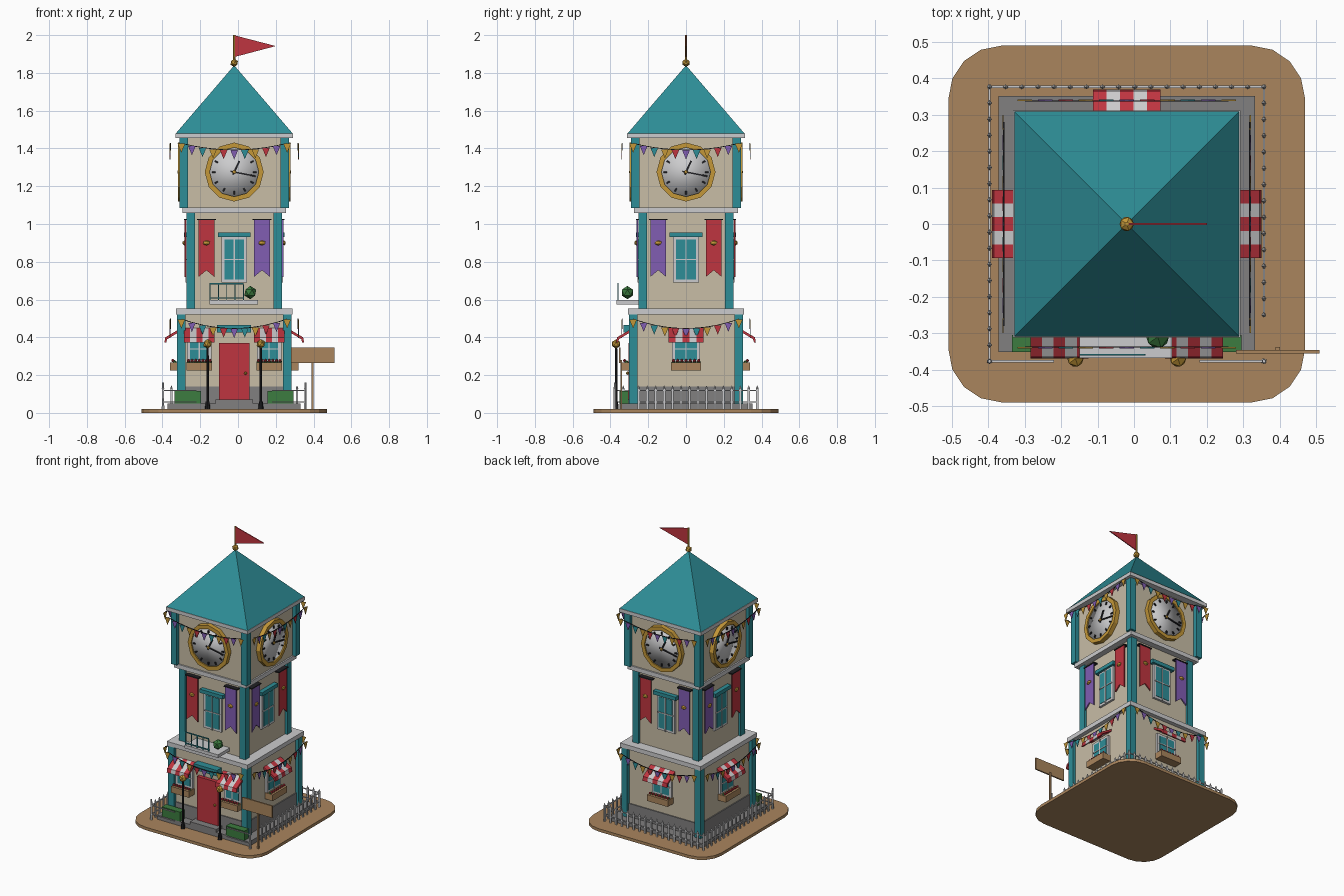
import bpy, bmesh, math
from mathutils import Matrix, Vector

cube = bpy.data.objects.get("Cube")
if cube:
    bpy.data.objects.remove(cube, do_unlink=True)

COLOURS = {
    "teal": (0.027, 0.27, 0.31), "plaster": (0.58, 0.51, 0.38), "stone": (0.22, 0.215, 0.215),
    "white_trim": (0.6, 0.6, 0.61), "red": (0.52, 0.035, 0.05), "purple": (0.22, 0.11, 0.45),
    "gold": (0.55, 0.31, 0.04), "wood": (0.4, 0.235, 0.11), "leaf_green": (0.045, 0.2, 0.05),
    "black": (0.015, 0.015, 0.018)}
MATS = {}
for key, rgb in COLOURS.items():
    m = bpy.data.materials.new(key)
    m.use_nodes = True
    m.diffuse_color = (*rgb, 1)
    m.node_tree.nodes["Principled BSDF"].inputs["Base Color"].default_value = (*rgb, 1)
    MATS[key] = m

CENTRE = Matrix.Translation((-0.02, 0, 0))
TO_Y = Matrix.Rotation(math.pi / 2, 4, 'X')


class Part:
    """Collects simple solids, each with a colour, into one object."""
    def __init__(self, name, side=0):
        self.name, self.bm, self.slots = name, bmesh.new(), []
        self.matrix = CENTRE @ Matrix.Rotation(side * math.pi / 2, 4, 'Z')

    def paint(self, faces, mat):
        if mat not in self.slots:
            self.slots.append(mat)
        for f in faces:
            f.material_index = self.slots.index(mat)

    def paint_verts(self, verts, mat):
        self.paint({f for v in verts for f in v.link_faces}, mat)

    def box(self, mat, x0, x1, y0, y1, z0, z1):
        mx = Matrix.Translation(((x0 + x1) / 2, (y0 + y1) / 2, (z0 + z1) / 2)) \
            @ Matrix.Diagonal((x1 - x0, y1 - y0, z1 - z0, 1))
        self.paint_verts(bmesh.ops.create_cube(self.bm, size=1, matrix=mx)["verts"], mat)

    def square(self, mat, half, z0, z1):
        self.box(mat, -half, half, -half, half, z0, z1)

    def prism(self, mat, pts, push):
        a = [self.bm.verts.new(p) for p in pts]
        b = [self.bm.verts.new(Vector(p) + Vector(push)) for p in pts]
        n = len(pts)
        faces = [self.bm.faces.new(a), self.bm.faces.new(b[::-1])]
        faces += [self.bm.faces.new((a[i], b[i], b[(i + 1) % n], a[(i + 1) % n])) for i in range(n)]
        self.paint(faces, mat)

    def cone(self, mat, at, r1, r2, depth, sides=8, turn=Matrix()):
        r = bmesh.ops.create_cone(self.bm, cap_ends=True, segments=sides, radius1=r1, radius2=r2,
                                  depth=depth, matrix=Matrix.Translation(at) @ turn)
        self.paint_verts(r["verts"], mat)

    def ball(self, mat, at, r, scale=(1, 1, 1)):
        mx = Matrix.Translation(at) @ Matrix.Diagonal((*scale, 1))
        r = bmesh.ops.create_icosphere(self.bm, subdivisions=1, radius=r, matrix=mx)
        self.paint_verts(r["verts"], mat)

    def done(self, smooth=False):
        bmesh.ops.recalc_face_normals(self.bm, faces=self.bm.faces)
        for f in self.bm.faces:
            f.smooth = smooth
        me = bpy.data.meshes.new(self.name)
        self.bm.to_mesh(me)
        self.bm.free()
        for s in self.slots:
            me.materials.append(MATS[s])
        ob = bpy.data.objects.new(self.name, me)
        ob.matrix_world = self.matrix
        bpy.context.collection.objects.link(ob)


def window(p, cx, hw, z0, z1, wall):
    """Framed window with a cross of glazing bars."""
    p.box("white_trim", cx - hw, cx + hw, -wall - 0.015, -wall + 0.01, z0, z1)
    p.box("teal", cx - hw + 0.016, cx + hw - 0.016, -wall - 0.018, -wall, z0 + 0.016, z1 - 0.016)
    zm = (z0 + z1) / 2
    p.box("white_trim", cx - 0.003, cx + 0.003, -wall - 0.022, -wall, z0, z1)
    p.box("white_trim", cx - hw + 0.01, cx + hw - 0.01, -wall - 0.022, -wall, zm - 0.003, zm + 0.003)


def shop_window(side, cx, hw):
    """Lower window with flower box and striped awning."""
    p = Part("lower_window", side)
    window(p, cx, hw * 0.8, 0.265, 0.41, 0.28)
    p.done()
    p = Part("flower_box", side)
    p.box("wood", cx - hw * 0.85, cx + hw * 0.85, -0.34, -0.28, 0.225, 0.268)
    for i in range(7):
        x = cx + (i - 3) * hw * 0.24
        p.ball("leaf_green", (x, -0.315, 0.268), 0.011)
        p.ball("red", (x, -0.325, 0.277), 0.009)
    p.done()
    p = Part("awning", side)
    w = hw * 2 / 5
    for i in range(5):
        x = cx - hw + i * w
        section = [(-0.28, 0.45), (-0.365, 0.4), (-0.37, 0.372), (-0.36, 0.372), (-0.355, 0.39), (-0.28, 0.435)]
        p.prism("white_trim" if i % 2 else "red", [(x, y, z) for y, z in section], (w, 0, 0))
    p.done()


def bunting(side, z_end, sag):
    """Sagging string with small coloured flags."""
    p = Part("bunting", side)
    line = lambda x: z_end - sag * (1 - (x / 0.28) ** 2)
    xs = [-0.28 + 0.056 * i for i in range(11)]
    for a, b in zip(xs, xs[1:]):
        p.prism("black", [(a, -0.34, line(a)), (b, -0.34, line(b)), (b, -0.34, line(b) + 0.004),
                          (a, -0.34, line(a) + 0.004)], (0, 0.004, 0))
    for i, x in enumerate(xs):
        z, h = line(x), 0.02
        colour = "gold" if i in (0, 10) else ("red", "purple", "teal", "gold")[i % 4]
        p.prism(colour, [(x - h, -0.342, z), (x + h, -0.342, z), (x, -0.342, z - 0.048)], (0, 0.004, 0))
    p.done()


def clock(side):
    p = Part("clock_face", side)
    p.cone("white_trim", (0, -0.277, 1.275), 0.135, 0.135, 0.025, 24, TO_Y)
    p.done(smooth=True)
    # faceted gold ring made of twelve segments
    p = Part("clock_ring", side)
    for i in range(12):
        a0, a1 = (math.tau * (i + k) / 12 for k in (0, 1))
        quad = [(r * math.sin(a), -0.298, 1.275 + r * math.cos(a))
                for r, a in ((0.13, a0), (0.156, a0), (0.156, a1), (0.13, a1))]
        p.prism("gold", quad, (0, 0.03, 0))
    p.done()
    p = Part("clock_hands", side)

    def bar(a, r0, r1, w):
        d, n = Vector((math.sin(a), 0, math.cos(a))), Vector((math.cos(a), 0, -math.sin(a))) * w
        c = Vector((0, -0.296, 1.275))
        p.prism("black", [c + d * r0 - n, c + d * r0 + n, c + d * r1 + n, c + d * r1 - n], (0, 0.007, 0))
    for i in range(12):
        bar(math.tau * i / 12, 0.1, 0.118, 0.004)
    bar(math.radians(25), -0.015, 0.065, 0.005)
    bar(math.radians(101), -0.02, 0.115, 0.004)
    p.ball("gold", (0, -0.296, 1.275), 0.011, (1, 0.6, 1))
    p.done()


def banner(side, cx, colour):
    """Swallow-tailed hanging banner with a gold boss."""
    p = Part("hanging_banner", side)
    outline = [(-0.042, 1.02), (0.042, 1.02), (0.042, 0.72), (0, 0.755), (-0.042, 0.72)]
    p.prism(colour, [(cx + x, -0.262, z) for x, z in outline], (0, 0.008, 0))
    p.box("black", cx - 0.05, cx + 0.05, -0.266, -0.235, 1.02, 1.027)
    p.ball("gold", (cx, -0.264, 0.9), 0.02, (1, 0.5, 0.7))
    p.done()


# ground slab with rounded corners
p = Part("ground")
outline = []
for q in range(4):
    sx, sy = (1, -1, -1, 1)[q], (1, 1, -1, -1)[q]
    for k in range(5):
        a = (q + k / 4) * math.pi / 2
        outline.append((sx * 0.345 + 0.145 * math.cos(a), sy * 0.345 + 0.145 * math.sin(a), 0))
p.prism("wood", outline, (0, 0, 0.02))
p.done()

# storeys, ledges and roof
p = Part("stone_base")
p.square("stone", 0.352, 0.015, 0.05)
p.square("stone", 0.287, 0.05, 0.14)
p.box("stone", -0.1, 0.1, -0.352, -0.28, 0.05, 0.07)
p.done()
for name, wall, post, z0, z1 in (("lower", 0.28, 0.302, 0.05, 0.525), ("middle", 0.235, 0.252, 0.55, 1.06),
                                 ("clock", 0.265, 0.29, 1.085, 1.455)):
    p = Part(name + "_storey_walls")
    p.square("plaster", wall, z0, z1)
    p.done()
    p = Part(name + "_corner_posts")
    for s in range(4):
        sx, sy = (1 if s % 2 else -1), (1 if s > 1 else -1)
        xs, ys = sorted((sx * post, sx * (post - 0.045))), sorted((sy * post, sy * (post - 0.045)))
        p.box("teal", *xs, *ys, z0, z1)
    p.done()
p = Part("ledges")
for half, z0, z1 in ((0.308, 0.522, 0.552), (0.275, 1.058, 1.087), (0.312, 1.455, 1.48)):
    p.square("white_trim", half, z0, z1)
p.done()
p = Part("roof")
p.cone("teal", (0, 0, 1.66), 0.309 * math.sqrt(2), 0, 0.36, 4, Matrix.Rotation(math.pi / 4, 4, 'Z'))
p.done()

# details repeated on every side
for side in range(4):
    p = Part("middle_window", side)
    window(p, 0, 0.068, 0.69, 0.935, 0.235)
    p.box("teal", -0.087, 0.087, -0.265, -0.23, 0.93, 0.955)
    p.done()
    left, right = ("purple", "red") if side % 2 else ("red", "purple")
    banner(side, -0.147, left)
    banner(side, 0.147, right)
    clock(side)
    bunting(side, 1.425, 0.035)
    bunting(side, 0.495, 0.05)
    if side:
        shop_window(side, 0, 0.093)
for cx in (-0.185, 0.185):
    shop_window(0, cx, 0.08)

# door and its lintel
p = Part("door")
p.box("red", -0.08, 0.08, -0.305, -0.27, 0.07, 0.37)
p.ball("gold", (0.06, -0.31, 0.21), 0.009)
p.done()
p = Part("door_lintel")
p.box("teal", -0.09, 0.09, -0.33, -0.27, 0.425, 0.465)
p.done()

# balcony with railing and shrub
p = Part("balcony")
p.box("white_trim", -0.13, 0.125, -0.368, -0.24, 0.575, 0.597)
for z in (0.605, 0.68):
    p.box("teal", -0.13, 0.05, -0.362, -0.357, z, z + 0.007)
for i in range(5):
    p.box("teal", -0.13 + i * 0.044, -0.125 + i * 0.044, -0.362, -0.357, 0.597, 0.68)
p.done()
p = Part("balcony_shrub")
p.ball("leaf_green", (0.085, -0.31, 0.637), 0.035)
p.done()

# hedges and lamp posts either side of the door
for s in (-1, 1):
    p = Part("hedge")
    p.box("leaf_green", s * 0.245 - 0.07, s * 0.245 + 0.07, -0.352, -0.305, 0.05, 0.115)
    p.done()
    p = Part("lamp_post")
    x = s * 0.141
    p.cone("black", (x, -0.37, 0.19), 0.007, 0.006, 0.32)
    p.cone("black", (x, -0.37, 0.04), 0.014, 0.01, 0.04)
    p.ball("gold", (x, -0.37, 0.365), 0.025)
    p.done()

# picket fence: open at the front door and front part of one side
p = Part("fence_front")
F = 0.377
for s in (-1, 1):
    x0, x1 = sorted((s * F, s * 0.2))
    for z in (0.055, 0.115):
        p.box("white_trim", x0, x1, -F - 0.003, -F + 0.003, z, z + 0.006)
    p.cone("white_trim", (s * F, -F, 0.09), 0.008, 0.005, 0.14, 6)
p.done()
for side, start in ((1, -0.25), (2, -F), (3, -F)):
    p = Part("fence", side)
    n = round((F - start) / 0.045)
    for z in (0.055, 0.115):
        p.box("white_trim", start, F, -F - 0.003, -F + 0.003, z, z + 0.006)
    for i in range(n + 1):
        x = start + (F - start) * i / n
        p.box("white_trim", x - 0.006, x + 0.006, -F - 0.004, -F + 0.004, 0.02, 0.13)
        p.cone("white_trim", (x, -F, 0.138), 0.007, 0, 0.016, 4)
    p.done()

# signboard
p = Part("signboard")
p.box("wood", 0.3, 0.53, -0.356, -0.346, 0.265, 0.347)
p.box("wood", 0.409, 0.421, -0.348, -0.338, 0.01, 0.28)
p.done()

# finial and flag
p = Part("flagpole")
p.ball("gold", (0, 0, 1.853), 0.022)
p.cone("gold", (0, 0, 1.925), 0.006, 0.006, 0.15)
p.done()
p = Part("flag")
p.prism("red", [(0.004, -0.003, 1.998), (0.004, -0.003, 1.885), (0.22, -0.003, 1.942)], (0, 0.006, 0))
p.done()
